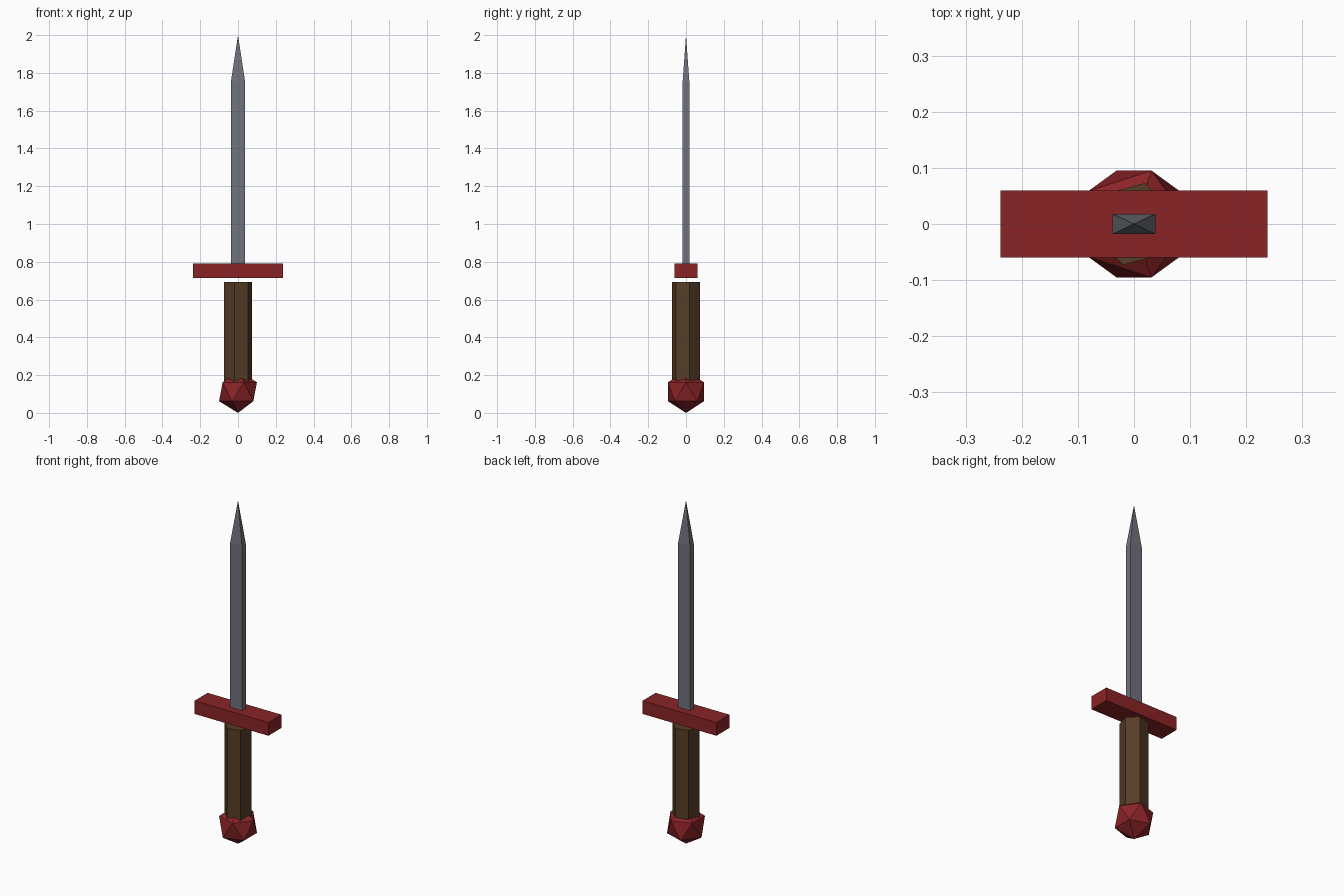
import bpy
import bmesh
from math import radians
from mathutils import Matrix, Vector

cube = bpy.data.objects.get("Cube")
if cube:
    bpy.data.objects.remove(cube, do_unlink=True)


def material(name, rgb):
    mat = bpy.data.materials.new(name)
    mat.use_nodes = True
    colour = (*rgb, 1)
    mat.diffuse_color = colour
    bsdf = next(n for n in mat.node_tree.nodes if n.type == "BSDF_PRINCIPLED")
    bsdf.inputs["Base Color"].default_value = colour
    bsdf.inputs["Roughness"].default_value = 0.8
    return mat


def finish(name, bm, mat):
    bmesh.ops.recalc_face_normals(bm, faces=bm.faces)
    mesh = bpy.data.meshes.new(name)
    bm.to_mesh(mesh)
    bm.free()
    mesh.materials.append(mat)
    obj = bpy.data.objects.new(name, mesh)
    bpy.context.collection.objects.link(obj)
    return obj


def box(bm, width, depth, bottom, top):
    place = Matrix.Translation((0, 0, (bottom + top) / 2))
    size = Matrix.Diagonal((width, depth, top - bottom, 1))
    bmesh.ops.create_cube(bm, size=1, matrix=place @ size)


steel = material("grey steel", (0.163, 0.172, 0.198))
red = material("dark red", (0.255, 0.017, 0.020))
wood = material("brown wood", (0.095, 0.046, 0.020))

# Pommel: faceted ball standing on one corner
radius = 0.112
bm = bmesh.new()
bmesh.ops.create_icosphere(bm, subdivisions=1, radius=radius,
                           matrix=Matrix.Translation((0, 0, radius)))
finish("pommel", bm, red)

# Grip: six-sided handle, slightly turned, ending just below the guard
bottom, top = 0.15, 0.694
bm = bmesh.new()
bmesh.ops.create_cone(bm, cap_ends=True, segments=6, radius1=0.0755, radius2=0.0755,
                      depth=top - bottom,
                      matrix=Matrix.Translation((0, 0, (bottom + top) / 2)))
corner = max(bm.verts, key=lambda v: v.co.x).co
turn = radians(15) - Vector((1, 0)).angle_signed(corner.xy) * -1
bmesh.ops.rotate(bm, verts=bm.verts, matrix=Matrix.Rotation(turn, 3, "Z"))
finish("grip", bm, wood)

# Guard: plain crossbar
bm = bmesh.new()
box(bm, 0.476, 0.12, 0.715, 0.792)
finish("guard", bm, red)

# Blade: flat bar with a four-sided point
shoulder, tip = 1.75, 2.0
bm = bmesh.new()
box(bm, 0.076, 0.036, 0.75, shoulder)
end = max(bm.faces, key=lambda f: f.calc_center_median().z)
point = bmesh.ops.poke(bm, faces=[end])["verts"][0]
point.co.z = tip
finish("blade", bm, steel)
